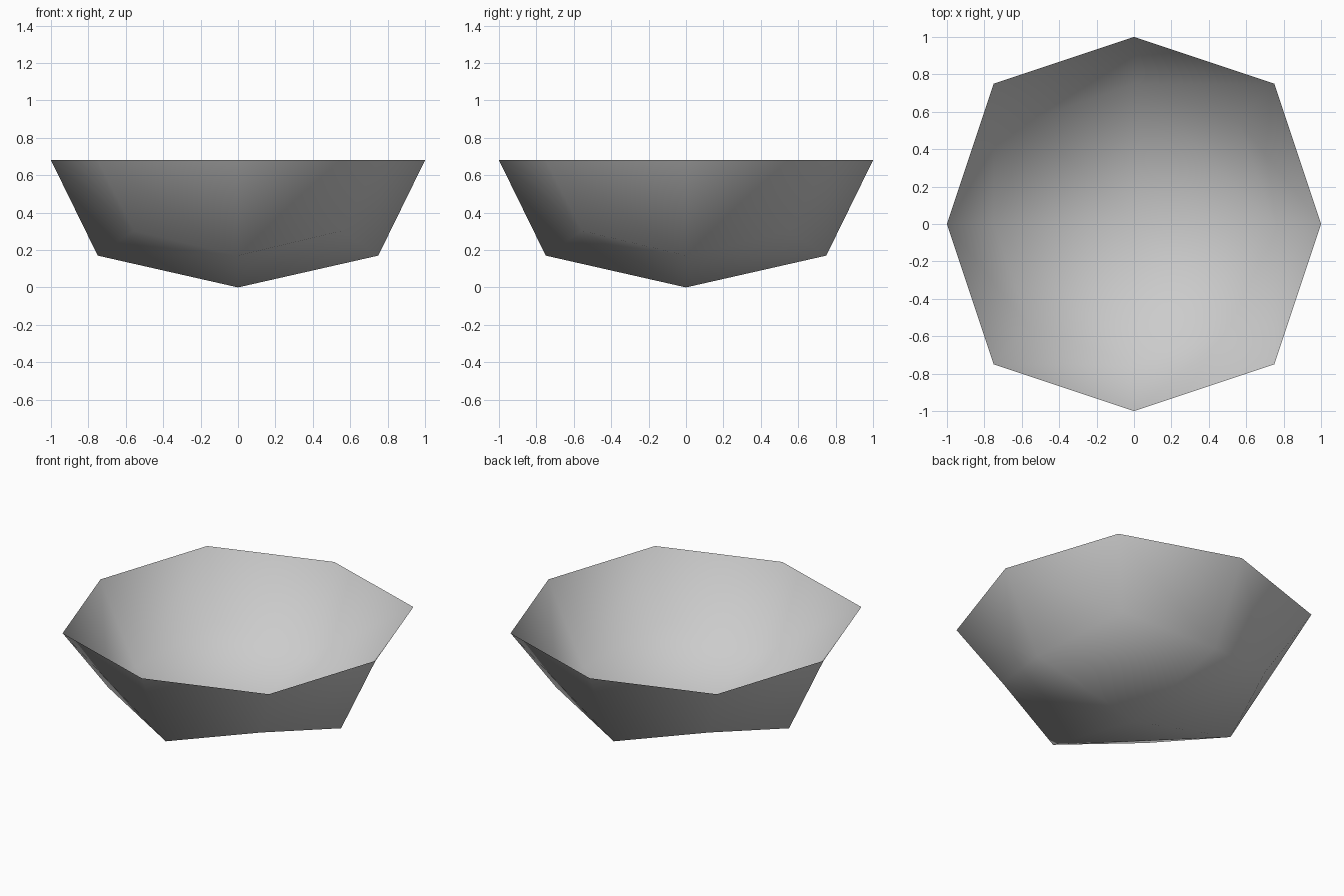
import bpy, bmesh

if "Cube" in bpy.data.objects:
    bpy.data.objects.remove(bpy.data.objects["Cube"], do_unlink=True)

HEIGHT = 0.68

grey = bpy.data.materials.new("grey")
grey.use_nodes = True
colour = (0.6, 0.6, 0.6, 1)
grey.diffuse_color = colour
grey.node_tree.nodes["Principled BSDF"].inputs["Base Color"].default_value = colour

# Rounded cube: each side split in four, edges and corners pulled in
bm = bmesh.new()
bmesh.ops.create_cube(bm, size=2)
bmesh.ops.subdivide_edges(bm, edges=bm.edges[:], cuts=1, use_grid_fill=True)
pull = {1: 1, 2: 0.75, 3: 5 / 9}
for v in bm.verts:
    v.co *= pull[sum(abs(c) > 0.5 for c in v.co)]

# Keep the lower half as an open bowl, flattened and stood on the ground
upper = [v for v in bm.verts if v.co.z > 0.1]
bmesh.ops.delete(bm, geom=upper, context='VERTS')
for v in bm.verts:
    v.co.z = (v.co.z + 1) * HEIGHT
for f in bm.faces:
    f.smooth = True

mesh = bpy.data.meshes.new("bowl")
bm.to_mesh(mesh)
bm.free()
mesh.materials.append(grey)
bowl = bpy.data.objects.new("bowl", mesh)
bpy.context.collection.objects.link(bowl)
